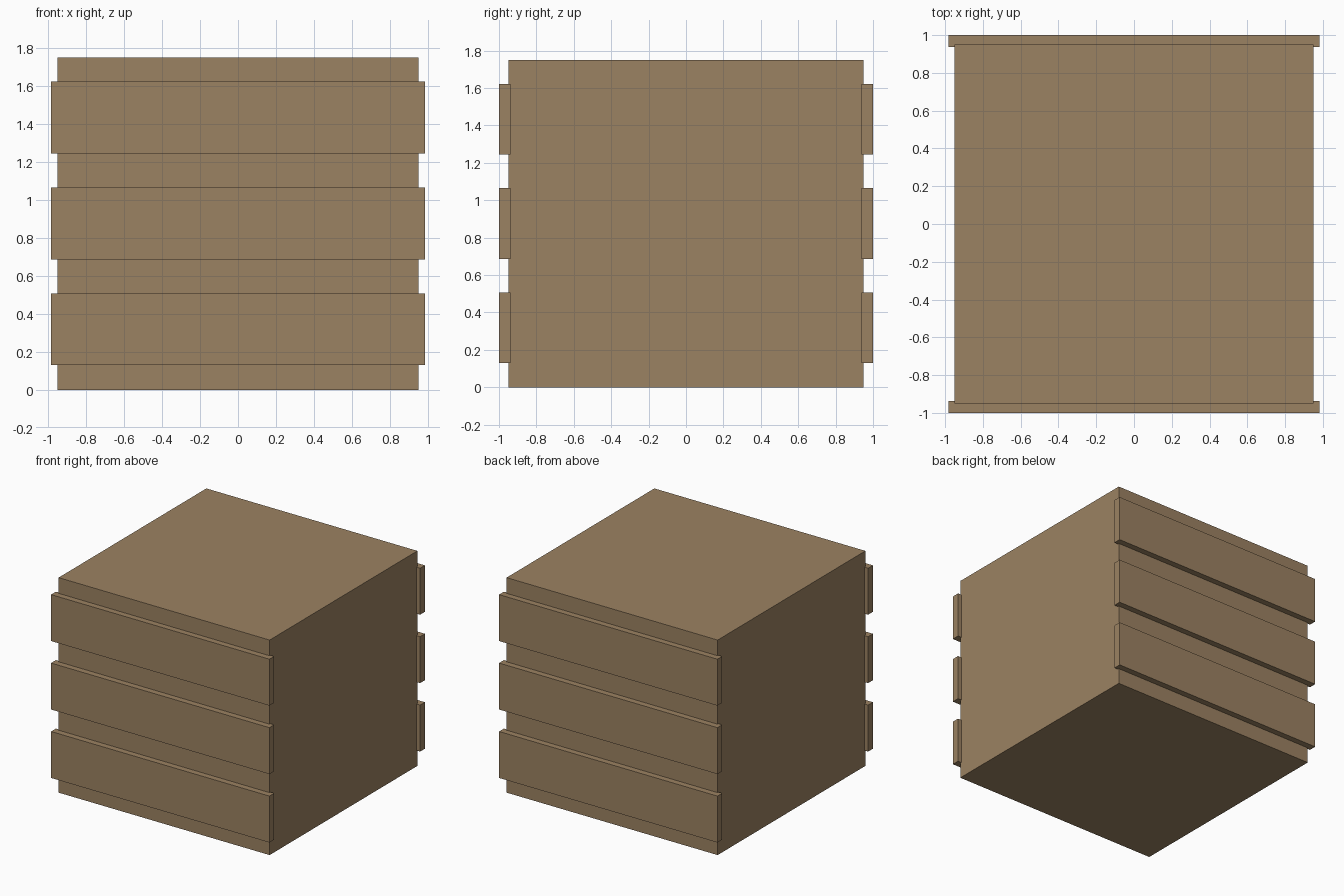
import bpy

if "Cube" in bpy.data.objects:
    bpy.data.objects.remove(bpy.data.objects["Cube"])

wood = bpy.data.materials.new("brown wood")
wood.diffuse_color = (0.33, 0.223, 0.122, 1)
wood.use_nodes = True
wood.node_tree.nodes["Principled BSDF"].inputs["Base Color"].default_value = wood.diffuse_color


def box(name, lo, hi):
    """Axis-aligned box between two corners."""
    bpy.ops.mesh.primitive_cube_add(size=1, location=[(a + b) / 2 for a, b in zip(lo, hi)])
    ob = bpy.context.object
    ob.name = name
    ob.scale = [b - a for a, b in zip(lo, hi)]
    bpy.ops.object.transform_apply(location=False, rotation=False, scale=True)
    ob.data.materials.append(wood)
    return ob


# Crate body
box("crate_body", (-0.95, -0.95, 0), (0.95, 0.95, 1.75))

# Three planks across the front and three across the back
for i in range(3):
    z = 0.13 + i * 0.557
    box(f"front_plank_{i + 1}", (-0.983, -1.0, z), (0.983, -0.938, z + 0.378))
    box(f"back_plank_{i + 1}", (-0.983, 0.938, z), (0.983, 1.0, z + 0.378))
